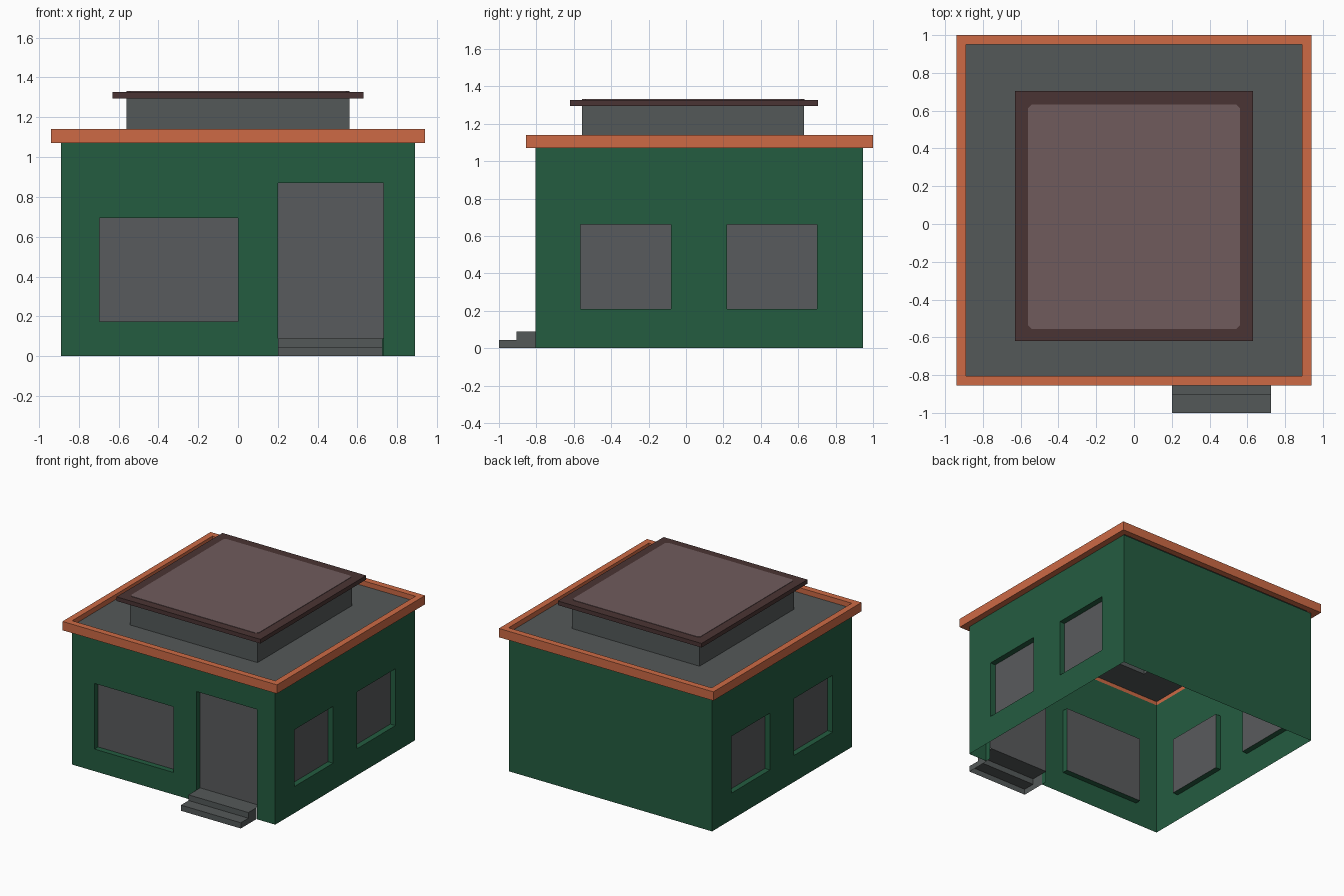
import bpy

if "Cube" in bpy.data.objects:
    bpy.data.objects.remove(bpy.data.objects["Cube"])


def material(name, hex_colour):
    lin = []
    for i in (0, 2, 4):
        c = int(hex_colour[i:i + 2], 16) / 255
        lin.append(c / 12.92 if c <= 0.04045 else ((c + 0.055) / 1.055) ** 2.4)
    m = bpy.data.materials.new(name)
    m.diffuse_color = (*lin, 1)
    m.use_nodes = True
    m.node_tree.nodes["Principled BSDF"].inputs["Base Color"].default_value = m.diffuse_color
    return m


GREEN = material("wall green", "245C40")
GLASS = material("window grey", "595B5D")
GREY = material("roof grey", "545959")
ORANGE = material("trim orange", "CD6A45")
BROWN = material("dark brown", "4A3433")
MAUVE = material("panel mauve", "705B5C")

X, Y0, Y1, TOP = 0.89, -0.805, 0.945, 1.07   # wall footprint and height
DEPTH = 0.045                                # window recess


def make(name, verts, faces, mats, indices=None):
    me = bpy.data.meshes.new(name)
    me.from_pydata(verts, [], faces)
    for m in mats:
        me.materials.append(m)
    if indices:
        me.polygons.foreach_set("material_index", indices)
    me.update()
    ob = bpy.data.objects.new(name, me)
    bpy.context.collection.objects.link(ob)
    return ob


def wall(name, point, u_range, openings):
    """Sheet wall with recessed panes; openings are (u0, u1, v0, v1, pane_v0)."""
    verts, faces, idx = [], [], []

    def quad(corners, mat=0):
        n = len(verts)
        verts.extend(point(*c) for c in corners)
        faces.append((n, n + 1, n + 2, n + 3))
        idx.append(mat)

    us = sorted({*u_range, *(u for o in openings for u in o[:2])})
    vs = sorted({0, TOP, *(v for o in openings for v in o[2:4])})
    for a, b in zip(us, us[1:]):
        for c, d in zip(vs, vs[1:]):
            if not any(o[0] <= a < o[1] and o[2] <= c < o[3] for o in openings):
                quad([(a, c, 0), (b, c, 0), (b, d, 0), (a, d, 0)])
    for a, b, c, d, pane in openings:
        quad([(a, pane, DEPTH), (b, pane, DEPTH), (b, d, DEPTH), (a, d, DEPTH)], 1)
        loop = [(a, c), (b, c), (b, d), (a, d)]
        for i in range(4):
            p, q = loop[i], loop[(i + 1) % 4]
            if p[1] > 0 or q[1] > 0:          # no sill on the ground
                quad([(*p, 0), (*q, 0), (*q, DEPTH), (*p, DEPTH)])
    return make(name, verts, faces, [GREEN, GLASS], idx)


def rings(name, loops, mat, cap=False, closed=False):
    """Bridge rectangles given as (half_x, y0, y1, z)."""
    verts = [p for h, a, b, z in loops
             for p in ((-h, a, z), (h, a, z), (h, b, z), (-h, b, z))]
    n, faces = len(loops), []
    for i in range(n if closed else n - 1):
        k = (i + 1) % n
        for j in range(4):
            m = (j + 1) % 4
            faces.append((4 * i + j, 4 * i + m, 4 * k + m, 4 * k + j))
    if cap:
        faces.append(tuple(range(4 * n - 4, 4 * n)))
    return make(name, verts, faces, [mat])


# Walls, open underneath
wall("front_wall", lambda u, v, d: (u, Y0 + d, v), (-X, X),
     [(-0.695, 0.0, 0.175, 0.695, 0.175), (0.2, 0.73, 0, 0.87, 0.09)])
side = wall("side_walls", lambda u, v, d: (X - d, u, v), (Y0, Y1),
            [(-0.565, -0.08, 0.21, 0.66, 0.21), (0.22, 0.70, 0.21, 0.66, 0.21)])
side.modifiers.new("Mirror", 'MIRROR').use_mirror_merge = False
wall("back_wall", lambda u, v, d: (-u, Y1 - d, v), (-X, X), [])

# Overhanging roof trim
rings("roof_trim", [(0.94, -0.855, 1.0, TOP), (0.94, -0.855, 1.0, 1.14),
                    (X, Y0, 0.95, 1.14), (X, Y0, 0.95, TOP)], ORANGE, closed=True)

# Sunken roof with a raised hollow box
rings("roof_and_box", [(X, Y0, 0.95, 1.10), (0.56, -0.555, 0.63, 1.10),
                       (0.56, -0.555, 0.63, 1.295)], GREY)

# Lid on the box
rings("roof_lid", [(0.56, -0.555, 0.63, 1.295), (0.63, -0.62, 0.705, 1.295),
                   (0.63, -0.62, 0.705, 1.328)], BROWN, cap=True)

# Light panel with clipped corners on the lid
h, a, b, c = 0.56, -0.555, 0.633, 0.018
outline = [(-h + c, a), (h - c, a), (h, a + c), (h, b - c),
           (h - c, b), (-h + c, b), (-h, b - c), (-h, a + c)]
pts = [(x, y, z) for z in (1.328, 1.331) for x, y in outline]
make("lid_panel", pts, [tuple(range(8, 16))] +
     [(i, (i + 1) % 8, (i + 1) % 8 + 8, i + 8) for i in range(8)], [MAUVE])

# Two front steps, hollow underneath, running in to the door
prof = [(-1, 0), (-1, 0.045), (-0.905, 0.045), (-0.905, 0.09), (Y0 + DEPTH, 0.09)]
n = len(prof)
pts = [(x, y, z) for x in (0.2, 0.725) for y, z in prof + [(-0.905, 0), (Y0, 0), (Y0, 0.09)]]
faces = [(i, i + 8, i + 9, i + 1) for i in range(n - 1)]
for s in (0, 8):
    caps = [(0, 1, 2, 5), (5, 3, 7, 6)]
    faces += [tuple(s + i for i in (f if s == 0 else f[::-1])) for f in caps]
make("front_steps", pts, faces, [GREY])
